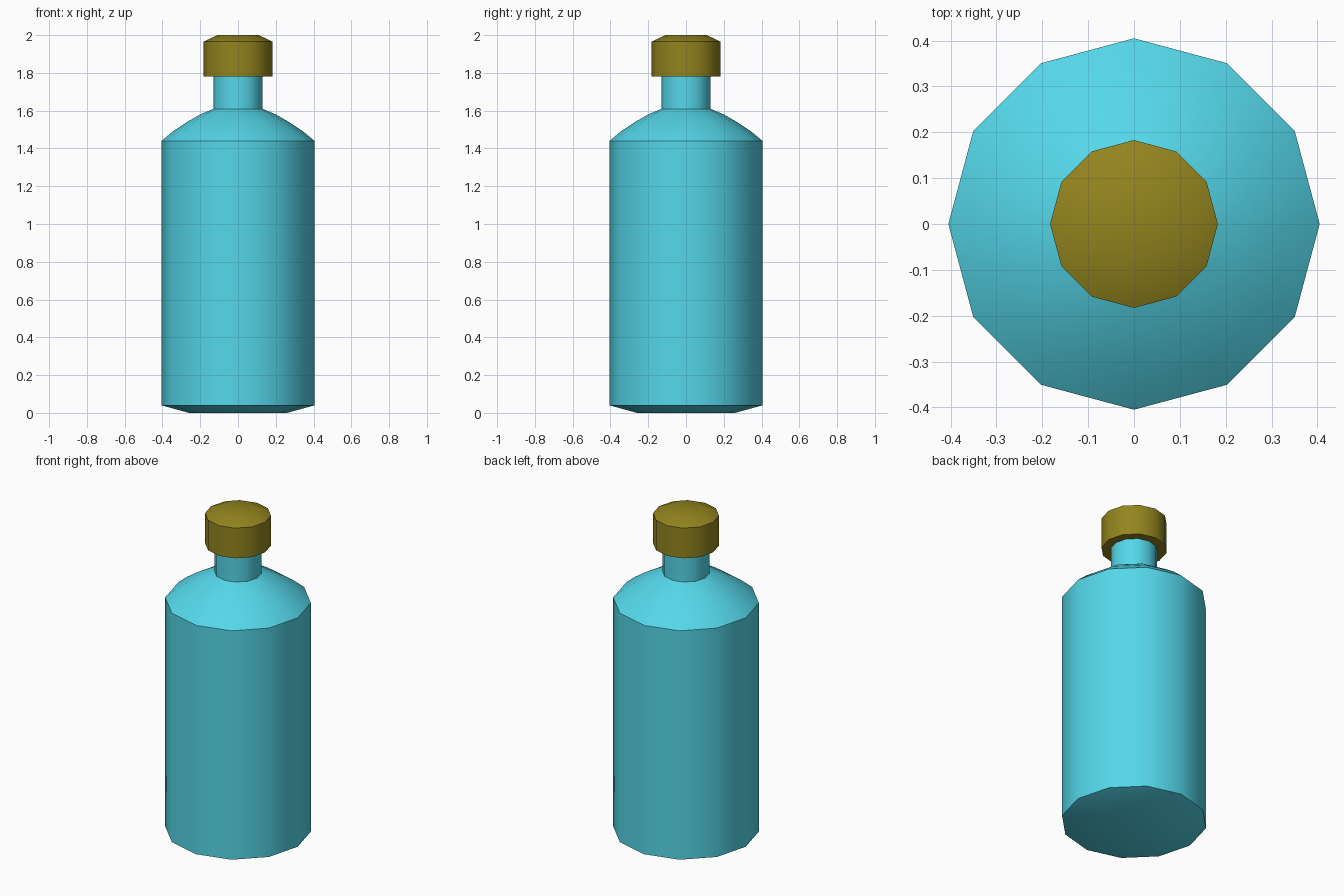
import bpy, bmesh, math

if "Cube" in bpy.data.objects:
    bpy.data.objects.remove(bpy.data.objects["Cube"])

SIDES = 12

def material(name, color):
    m = bpy.data.materials.new(name)
    m.diffuse_color = (*color, 1)
    m.use_nodes = True
    m.node_tree.nodes["Principled BSDF"].inputs["Base Color"].default_value = m.diffuse_color
    return m

def lathe(name, profile, mat):
    """Revolve (radius, z) points into a closed twelve-sided solid."""
    bm = bmesh.new()
    rings = []
    for r, z in profile:
        rings.append([bm.verts.new((r * math.cos(2 * math.pi * i / SIDES),
                                    r * math.sin(2 * math.pi * i / SIDES), z))
                      for i in range(SIDES)])
    for low, high in zip(rings, rings[1:]):
        for i in range(SIDES):
            j = (i + 1) % SIDES
            bm.faces.new((low[i], low[j], high[j], high[i]))
    bm.faces.new(rings[0][::-1])
    bm.faces.new(rings[-1])
    me = bpy.data.meshes.new(name)
    bm.to_mesh(me)
    bm.free()
    ob = bpy.data.objects.new(name, me)
    bpy.context.collection.objects.link(ob)
    me.materials.append(mat)
    bpy.ops.object.select_all(action='DESELECT')
    ob.select_set(True)
    bpy.context.view_layer.objects.active = ob
    bpy.ops.object.shade_smooth_by_angle(angle=math.radians(40))
    return ob

cyan = material("cyan", (0.09, 0.68, 0.82))
olive = material("olive", (0.29, 0.23, 0.013))

# Bottle: chamfered base, straight body, curved shoulder, neck
lathe("bottle", [(0.26, 0), (0.405, 0.04), (0.405, 1.44), (0.345, 1.49),
                 (0.27, 1.54), (0.2, 1.58), (0.13, 1.61), (0.13, 1.80)], cyan)

# Screw cap with chamfered top
lathe("cap", [(0.183, 1.78), (0.183, 1.965), (0.11, 2.0)], olive)
